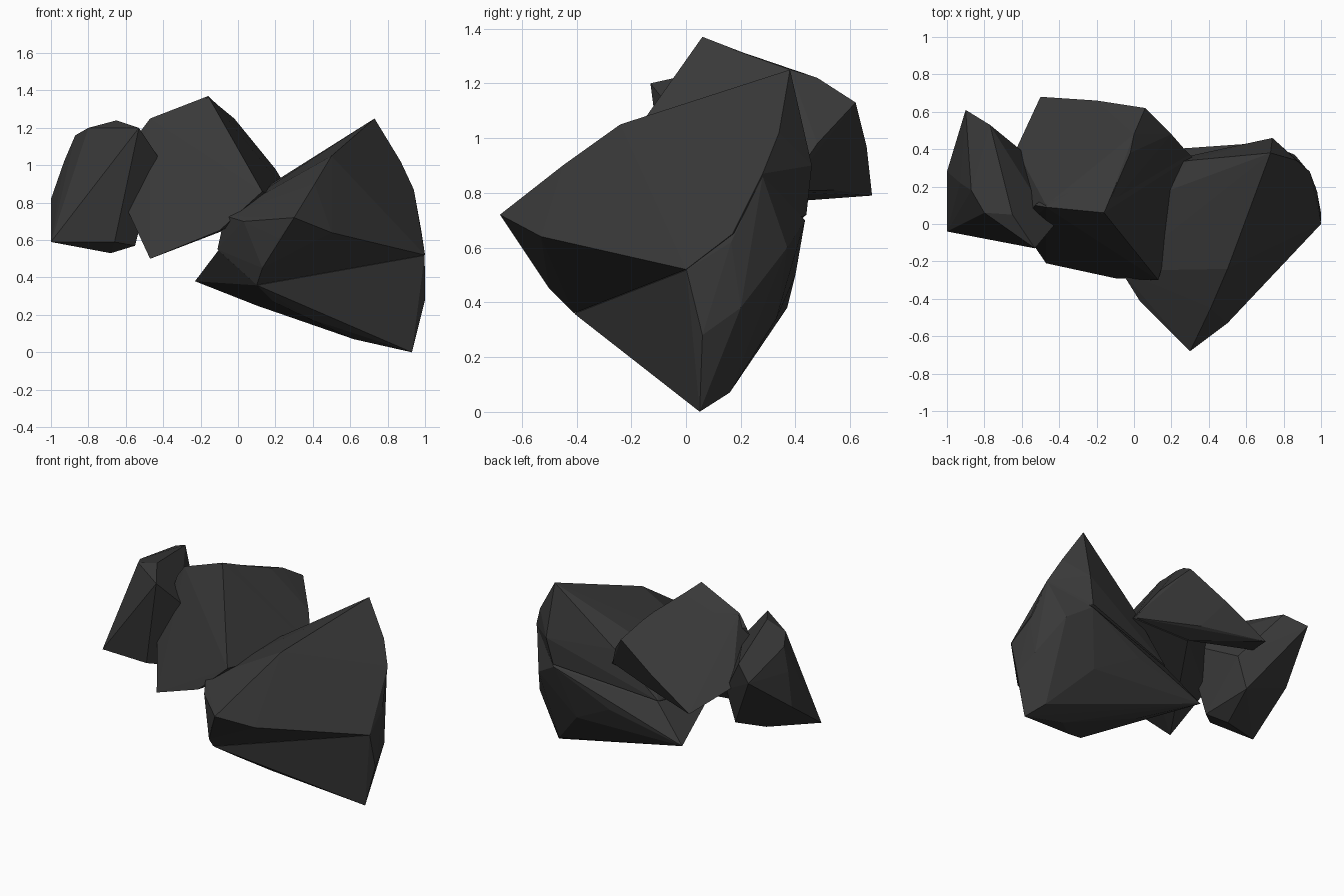
import bpy, bmesh

mat = bpy.data.materials.new("dark_stone")
mat.diffuse_color = (0.04, 0.04, 0.04, 1)


def hull(name, points):
    """Flat-faced chunk spanned by its main corners."""
    bm = bmesh.new()
    for p in points:
        bm.verts.new(p)
    res = bmesh.ops.convex_hull(bm, input=bm.verts)
    loose = {g for g in res["geom_interior"] + res["geom_unused"]
             if isinstance(g, bmesh.types.BMVert)}
    bmesh.ops.delete(bm, geom=list(loose), context='VERTS')
    bmesh.ops.recalc_face_normals(bm, faces=bm.faces)
    me = bpy.data.meshes.new(name)
    bm.to_mesh(me)
    bm.free()
    me.materials.append(mat)
    ob = bpy.data.objects.new(name, me)
    bpy.context.collection.objects.link(ob)
    return ob


def rock(name, *chunks):
    """Chipped stone: chunks welded together, leaving creases where they meet."""
    base = hull(name, chunks[0])
    for pts in chunks[1:]:
        part = hull(name + "_chunk", pts)
        mod = base.modifiers.new("weld", 'BOOLEAN')
        mod.operation = 'UNION'
        mod.object = part
        mod.solver = 'EXACT'
        bpy.context.view_layer.objects.active = base
        bpy.ops.object.modifier_apply(modifier="weld")
        bpy.data.objects.remove(part)
    return base


# Small rock on the left
rock("small_rock", [
    (-1, -.04, .59), (-1, .28, .82), (-.93, .22, 1.02), (-.87, .18, 1.16),
    (-.8, .06, 1.2), (-.65, .05, 1.24), (-.53, -.13, 1.2), (-.43, -.01, 1.05),
    (-.9, .61, 1.08), (-.77, .53, 1.15), (-.66, -.05, .59), (-.68, .1, .53),
    (-.55, .04, .57), (-.55, .35, .85), (-.62, .35, .64)])

# Block-like rock in the middle: body and overhanging rear slab
rock("middle_rock", [
    (-.16, .06, 1.37), (.13, -.30, .86), (-.10, -.29, .65), (-.47, -.21, .5),
    (-.6, -.02, .78), (-.47, .09, 1.25), (-.53, .10, 1.17), (-.3, .07, 1.31),
    (-.03, .37, 1.25), (.06, .6, 1.12), (.31, .36, .8), (-.1, .4, .77)], [
    (-.16, .055, 1.365), (-.47, .1, 1.24), (-.55, .08, 1.1), (-.02, .38, 1.25),
    (0, .48, 1.22), (.06, .62, 1.13), (-.5, .68, .79), (-.63, .4, .9),
    (.305, .36, .805), (.2, .48, .98), (-.11, .41, .77), (-.2, .66, .97),
    (-.09, .54, .81)])

# Large rock on the right: upper and lower part meet in a crease
rock("large_rock", [
    (.73, .38, 1.25), (.3, -.68, .72), (1, 0, .52), (.5, -.24, 1.05),
    (.41, -.45, .9), (.61, .05, 1.13), (-.07, -.25, .73), (-.11, -.15, .55),
    (.1, -.41, .36), (.12, -.05, .84), (.16, .17, .89), (.3, .34, .89),
    (.7, .44, .72), (.74, .46, .9), (.87, .34, 1.02), (.94, .28, .87),
    (.98, .17, .65), (.5, -.53, .64), (.62, -.38, .6), (.75, -.17, .56),
    (.22, -.6, .61), (.13, -.5, .45), (.03, -.41, .7), (0, .3, .6)], [
    (.93, .05, 0), (.998, .002, .518), (-.23, .37, .38), (.102, -.408, .358),
    (.7, .435, .7), (.935, .28, .86), (.98, .165, .62), (1, .06, .28),
    (.97, .2, .38), (.86, .37, .6), (.38, -.18, .18), (.62, .05, .07),
    (.85, .16, .07), (.1, .15, .25), (.6, .33, .34), (.19, -.29, .27),
    (-.105, -.15, .545), (0, .3, .59), (.3, .4, .5)])
